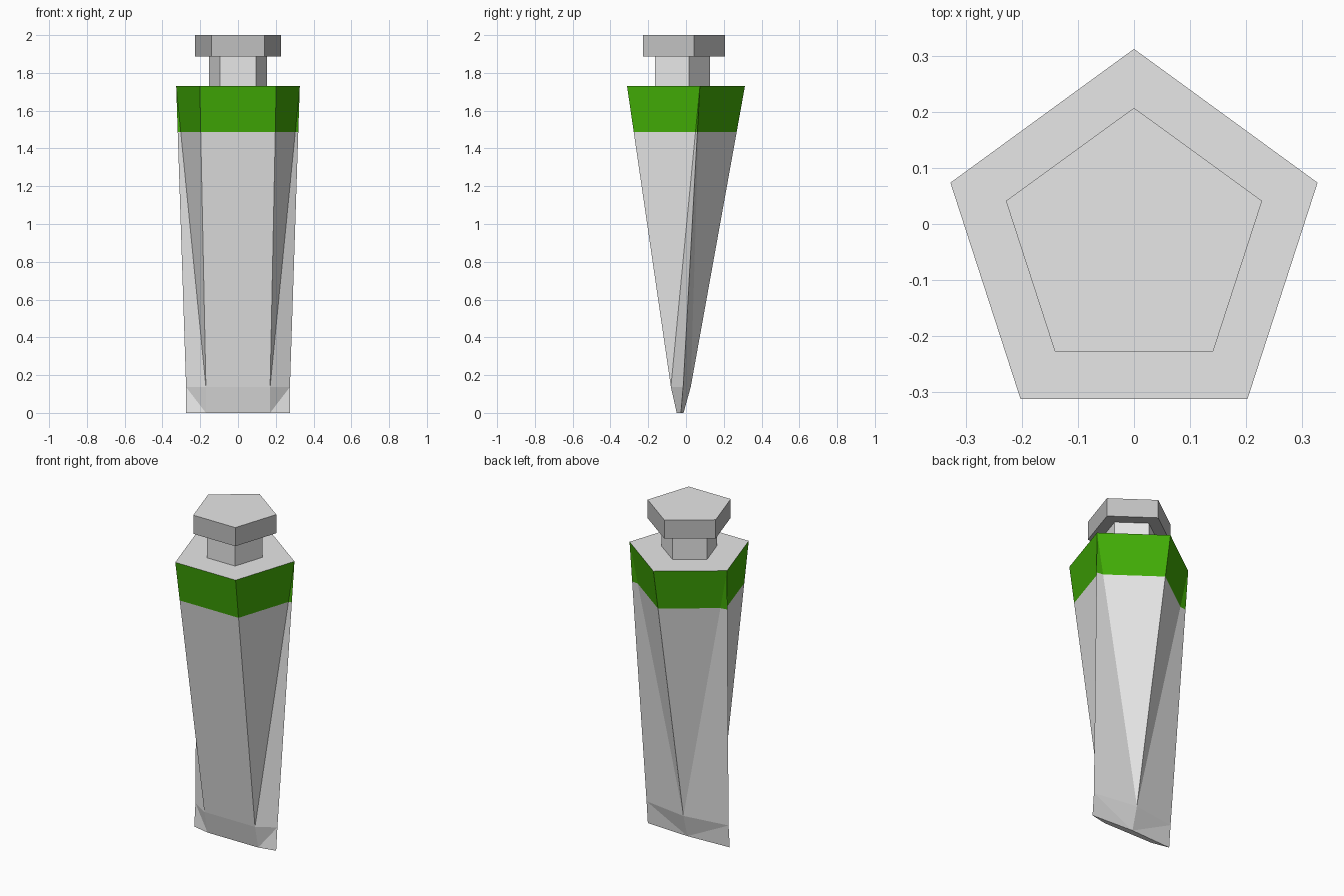
import bpy, bmesh
from math import sin, cos, tau

cube = bpy.data.objects.get("Cube")
if cube:
    bpy.data.objects.remove(cube, do_unlink=True)

CENTRE_Y = -0.033
SIDE_CORNERS = (1, 4)


def material(name, rgb):
    m = bpy.data.materials.new(name)
    m.use_nodes = True
    m.diffuse_color = (*rgb, 1)
    m.node_tree.nodes["Principled BSDF"].inputs["Base Color"].default_value = (*rgb, 1)
    return m


light = material("light grey", (0.8, 0.8, 0.8))
grey = material("cap grey", (0.53, 0.53, 0.53))
green = material("green", (0.055, 0.42, 0.002))


def loft(name, rings, mats, rule, cut=None):
    """Skin five-sided rings given as (z, x radius, y radius); rule picks a face's material."""
    bm = bmesh.new()
    loops = []
    for z, rx, ry in rings:
        loops.append([bm.verts.new((rx * sin(-i * tau / 5), CENTRE_Y + ry * cos(i * tau / 5), z))
                      for i in range(5)])
    for a, b in zip(loops, loops[1:]):
        for i in range(5):
            j = (i + 1) % 5
            # The fold of each twisted side runs up to the widest corner
            if i in SIDE_CORNERS:
                bm.faces.new((a[i], a[j], b[i]))
                bm.faces.new((a[j], b[j], b[i]))
            else:
                bm.faces.new((a[i], a[j], b[j]))
                bm.faces.new((a[i], b[j], b[i]))
    bm.faces.new(loops[0][::-1])
    bm.faces.new(loops[-1])
    if cut:
        bmesh.ops.bisect_plane(bm, geom=bm.verts[:] + bm.edges[:] + bm.faces[:],
                               plane_co=(0, 0, cut), plane_no=(0, 0, 1))
    bmesh.ops.recalc_face_normals(bm, faces=bm.faces)
    for f in bm.faces:
        f.material_index = rule(f)
    mesh = bpy.data.meshes.new(name)
    bm.to_mesh(mesh)
    bm.free()
    for m in mats:
        mesh.materials.append(m)
    obj = bpy.data.objects.new(name, mesh)
    bpy.context.collection.objects.link(obj)


# Tapering tube with a flattened crimp and a green shoulder band
BAND_Z = 1.487
loft("tube_body",
     [(0, 0.289, 0.02), (0.137, 0.289, 0.058), (1.73, 0.344, 0.345)],
     [light, green],
     lambda f: int(f.calc_center_median().z > BAND_Z and f.normal.z < 0.5),
     cut=BAND_Z)

# Neck
loft("neck", [(1.73, 0.161, 0.161), (1.887, 0.161, 0.161)], [light], lambda f: 0)

# Cap with grey sides and a light top
loft("cap", [(1.887, 0.24, 0.24), (2.0, 0.24, 0.24)], [light, grey],
     lambda f: int(f.normal.z < 0.5))
